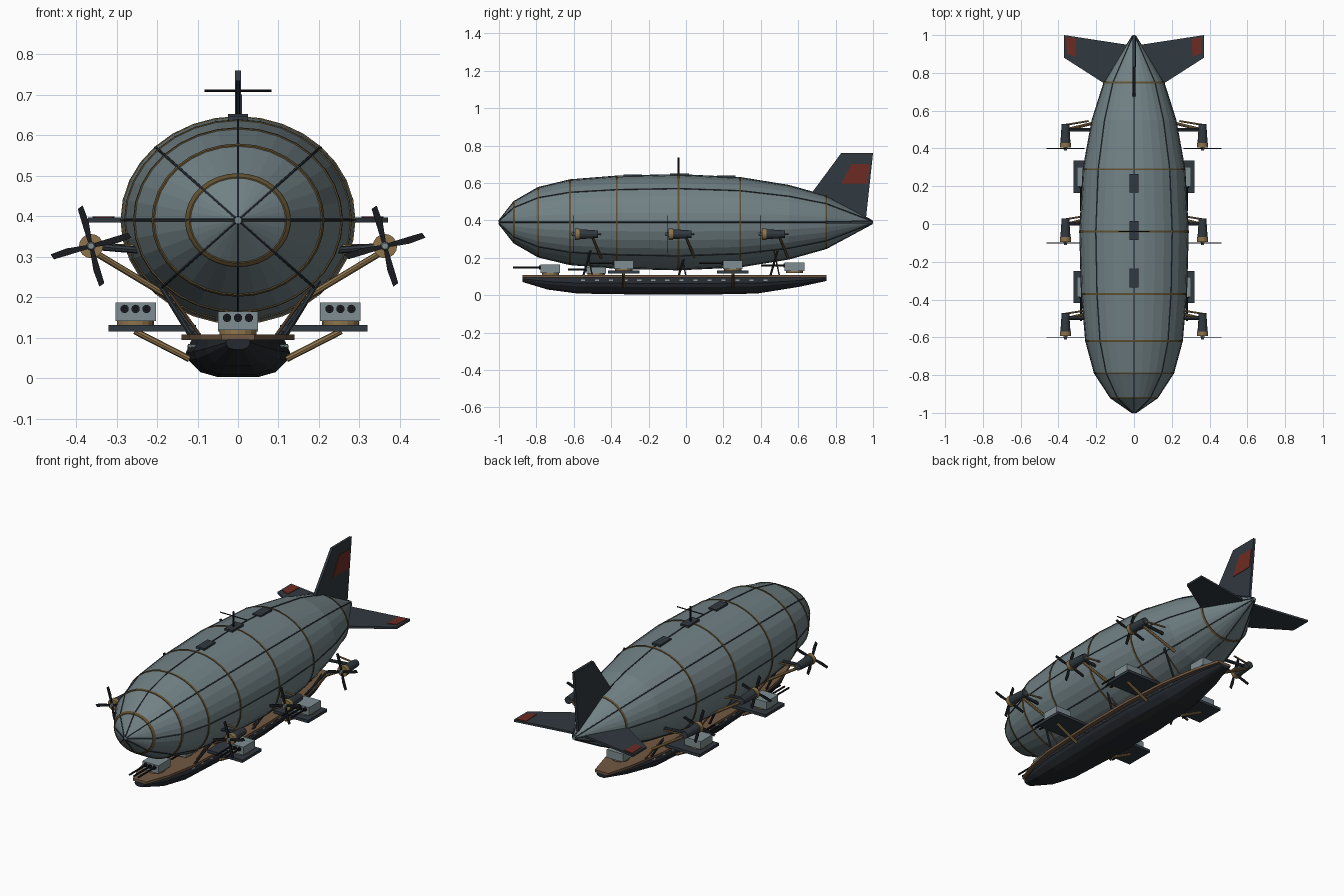
import bpy, bmesh, math
from mathutils import Vector, Matrix

if "Cube" in bpy.data.objects:
    bpy.data.objects.remove(bpy.data.objects["Cube"])


def material(name, rgb):
    m = bpy.data.materials.new(name)
    m.diffuse_color = (*rgb, 1)
    m.use_nodes = True
    m.node_tree.nodes["Principled BSDF"].inputs["Base Color"].default_value = m.diffuse_color
    return m


SLATE = material("slate_fabric", (0.165, 0.22, 0.235))
STEEL = material("light_steel", (0.21, 0.27, 0.29))
DARK = material("gunmetal", (0.03, 0.04, 0.05))
HULL = material("hull_black", (0.018, 0.022, 0.028))
BLACK = material("barrel_black", (0.01, 0.011, 0.014))
BRASS = material("brass", (0.27, 0.175, 0.07))
TRIM = material("bronze_trim", (0.12, 0.08, 0.03))
WOOD = material("deck_wood", (0.17, 0.1, 0.055))
RED = material("tail_red", (0.15, 0.024, 0.016))


def finish(name, bm, mat):
    bmesh.ops.recalc_face_normals(bm, faces=bm.faces)
    me = bpy.data.meshes.new(name)
    bm.to_mesh(me)
    bm.free()
    me.materials.append(mat)
    ob = bpy.data.objects.new(name, me)
    bpy.context.collection.objects.link(ob)
    return ob


def box(bm, c, s, rot=None):
    m = Matrix.Translation(c) @ (rot or Matrix()) @ Matrix.Diagonal((*s, 1))
    bmesh.ops.create_cube(bm, size=1, matrix=m)


def rod(bm, p, q, r, r2=None, n=8):
    p, q = Vector(p), Vector(q)
    d = q - p
    m = Matrix.Translation((p + q) / 2) @ d.to_track_quat('Z', 'Y').to_matrix().to_4x4()
    bmesh.ops.create_cone(bm, cap_ends=True, segments=n, radius1=r,
                          radius2=r if r2 is None else r2, depth=d.length, matrix=m)


def loft(bm, sections, caps=True):
    rows = [[bm.verts.new(p) for p in s] for s in sections]
    n = len(rows[0])
    for a, b in zip(rows, rows[1:]):
        for i in range(n):
            j = (i + 1) % n
            bm.faces.new((a[i], a[j], b[j], b[i]))
    if caps:
        bm.faces.new(rows[0])
        bm.faces.new(rows[-1])


def interp(table, y, k):
    for a, b in zip(table, table[1:]):
        if a[0] <= y <= b[0]:
            t = (y - a[0]) / (b[0] - a[0])
            return a[k] + t * (b[k] - a[k])
    return table[-1][k]


# Envelope: elliptical lathe along y
CZ, WIDE = 0.39, 1.13
PROFILE = [(-1, 0.008), (-0.92, 0.11), (-0.79, 0.185), (-0.62, 0.226), (-0.37, 0.246),
           (-0.04, 0.254), (0.29, 0.238), (0.55, 0.196), (0.75, 0.14), (0.995, 0.008)]


def oval(y, r, n=32):
    return [(WIDE * r * math.cos(2 * math.pi * i / n), y, CZ + r * math.sin(2 * math.pi * i / n))
            for i in range(n)]


bm = bmesh.new()
loft(bm, [oval(y, r) for y, r in PROFILE])
finish("envelope", bm, SLATE)

# Hoops around the envelope
bm = bmesh.new()
for y in (-0.92, -0.79, -0.62, -0.37, -0.04, 0.29, 0.75):
    ys = (y - 0.005, y - 0.005, y, y + 0.005, y + 0.005)
    loft(bm, [oval(v, interp(PROFILE, v, 1) + e)
              for v, e in zip(ys, (-0.003, 0.003, 0.003, 0.003, -0.003))], False)
finish("envelope_hoops", bm, TRIM)

# Lengthwise seams
bm = bmesh.new()
for k in range(8):
    a = k * math.pi / 4
    pts = [(WIDE * r * math.cos(a), y, CZ + r * math.sin(a)) for y, r in PROFILE]
    for p, q in zip(pts, pts[1:]):
        rod(bm, p, q, 0.0035, n=6)
finish("envelope_seams", bm, DARK)

bm = bmesh.new()
rod(bm, (0, -1.0, CZ), (0, -0.98, CZ), 0.01, 0.02, 12)
finish("nose_cap", bm, STEEL)


# Tail fins with red panels; to3 maps outline (along, out) and thickness to space
def plate(bm, outline, to3, t0, t1):
    loft(bm, [[to3(a, b, t) for a, b in outline] for t in (t0, t1)])


def upright(a, b, t):
    return (t, a, b)


bm = bmesh.new()
plate(bm, [(0.66, 0.53), (0.83, 0.76), (1.0, 0.76), (0.96, 0.39), (0.7, 0.42)], upright, -0.007, 0.007)
finish("upper_fin", bm, DARK)
bm = bmesh.new()
plate(bm, [(0.83, 0.595), (0.885, 0.70), (0.982, 0.70), (0.97, 0.595)], upright, 0.006, 0.010)
finish("upper_fin_panel", bm, RED)
for side, s in (("left", -1), ("right", 1)):
    def level(a, b, t):
        return (s * b, a, CZ + t)
    bm = bmesh.new()
    plate(bm, [(0.72, 0.12), (0.88, 0.37), (1.0, 0.37), (0.945, 0.01), (0.75, 0.01)], level, -0.006, 0.006)
    finish(side + "_fin", bm, DARK)
    bm = bmesh.new()
    plate(bm, [(0.885, 0.31), (0.902, 0.355), (0.99, 0.36), (0.982, 0.305)], level, 0.005, 0.009)
    finish(side + "_fin_panel", bm, RED)

# Roof hatches and mast
bm = bmesh.new()
for y in (-0.285, -0.035, 0.215):
    box(bm, (0, y, CZ + interp(PROFILE, y, 1)), (0.05, 0.1, 0.016))
finish("roof_hatches", bm, DARK)
bm = bmesh.new()
rod(bm, (0, -0.04, 0.63), (0, -0.04, 0.735), 0.005)
rod(bm, (-0.083, -0.04, 0.71), (0.083, -0.04, 0.71), 0.003)
finish("mast", bm, BLACK)

# Gondola hull: y, half width, keel height
KEEL = [(-0.875, 0.03, 0.07), (-0.74, 0.08, 0.028), (-0.58, 0.11, 0.006), (-0.2, 0.129, 0),
        (0.1, 0.129, 0), (0.38, 0.11, 0.006), (0.6, 0.072, 0.042), (0.75, 0.03, 0.075)]
HALF = [(0.88, 0), (1, 0.35), (0.95, 0.55), (0.72, 0.85), (0.4, 0.97)]
TOP = 0.097
bm = bmesh.new()
loft(bm, [[(s * f * w, y, TOP - g * (TOP - z))
           for s, half in ((1, HALF), (-1, HALF[::-1])) for f, g in half] for y, w, z in KEEL])
finish("gondola_hull", bm, HULL)
bm = bmesh.new()
loft(bm, [[(w, y, TOP - 0.003), (w, y, TOP + 0.011), (-w, y, TOP + 0.011), (-w, y, TOP - 0.003)]
          for y, w in ((y, w + 0.011) for y, w, z in KEEL)])
finish("deck", bm, WOOD)

# Portholes along the hull
bm = bmesh.new()
for s in (-1, 1):
    for i in range(14):
        y = -0.55 + i * 0.075
        box(bm, (s * interp(KEEL, y, 1) * 0.945, y, 0.079), (0.006, 0.022, 0.008),
            Matrix.Rotation(-s * 0.35, 4, 'Y'))
finish("portholes", bm, STEEL)


# Gun turrets with three barrels, on a brass base
def turret(name, x, y, z, barrel=0.13, h=0.045):
    bm = bmesh.new()
    rod(bm, (x, y, z), (x, y, z + 0.013), 0.046, n=16)
    finish(name + "_base", bm, BRASS)
    bm = bmesh.new()
    box(bm, (x, y, z + 0.011 + h / 2), (0.1, 0.105, h))
    finish(name + "_housing", bm, STEEL)
    bm = bmesh.new()
    for dx in (-0.027, 0, 0.027):
        c = z + 0.011 + h * 0.66
        rod(bm, (x + dx, y - 0.05, c), (x + dx, y - 0.06, c), 0.0105, n=10)
        rod(bm, (x + dx, y - 0.05, c), (x + dx, y - 0.05 - barrel, c), 0.005)
    finish(name + "_barrels", bm, BLACK)


turret("bow_turret", 0, -0.725, 0.108, 0.15)
turret("stern_turret", 0, 0.58, 0.118)
turret("middle_turret", 0, -0.48, 0.104, 0.1, 0.035)

for side, s in (("left", -1), ("right", 1)):
    # Side gun platforms and their braces
    for pos, y in (("front", -0.333), ("rear", 0.25)):
        turret(f"{side}_{pos}_turret", s * 0.253, y, 0.13)
        bm = bmesh.new()
        box(bm, (s * 0.212, y, 0.123), (0.216, 0.17, 0.016))
        finish(f"{side}_{pos}_platform", bm, DARK)
        bm = bmesh.new()
        rod(bm, (s * 0.255, y, 0.116), (s * 0.12, y, 0.047), 0.008)
        finish(f"{side}_{pos}_platform_brace", bm, BRASS)

    # Engine pods: nacelle, hub, four blades, mounts
    for pos, y in (("front", -0.6), ("middle", -0.1), ("rear", 0.4)):
        x, z, tag = s * 0.363, 0.326, f"{side}_{pos}_"
        bm = bmesh.new()
        rod(bm, (x, y + 0.025, z), (x, y + 0.13, z), 0.027, 0.02, 12)
        rod(bm, (x, y + 0.1, z), (s * 0.22, y + 0.1, z - 0.012), 0.009)
        finish(tag + "nacelle", bm, DARK)
        bm = bmesh.new()
        rod(bm, (x, y + 0.006, z), (x, y + 0.03, z), 0.03, n=16)
        finish(tag + "hub", bm, BRASS)
        bm = bmesh.new()
        rod(bm, (x, y - 0.012, z), (x, y + 0.01, z), 0.008, 0.012, 10)
        finish(tag + "spinner", bm, STEEL)
        bm = bmesh.new()
        for k in range(4):
            a = math.radians(15 + 90 * k)
            ca, sa = math.cos(a), math.sin(a)
            shape = [(0.01, -0.005), (0.06, -0.010), (0.102, -0.006), (0.097, 0.008), (0.06, 0.007), (0.01, 0.005)]
            loft(bm, [[(x + u * ca - v * sa, y + t, z + u * sa + v * ca) for u, v in shape]
                      for t in (-0.002, 0.002)])
        finish(tag + "propeller", bm, BLACK)
        bm = bmesh.new()
        rod(bm, (s * 0.355, y + 0.1, z - 0.015), (s * 0.17, y + 0.145, 0.2), 0.008)
        rod(bm, (x, y + 0.125, z), (s * 0.24, y + 0.145, z), 0.005)
        finish(tag + "engine_strut", bm, BRASS)

    # Suspension struts between deck and envelope
    bm = bmesh.new()
    for y in (-0.55, -0.04, 0.45):
        rod(bm, (s * min(0.115, interp(KEEL, y, 1)), y, 0.1), (s * 0.2, y + 0.04, 0.24), 0.006)
    finish(side + "_suspension_struts", bm, DARK)
    bm = bmesh.new()
    for y in (-0.5, 0.0, 0.5):
        rod(bm, (s * 0.09, y, 0.1), (s * 0.19, y - 0.03, 0.24), 0.004)
    finish(side + "_suspension_braces", bm, WOOD)
